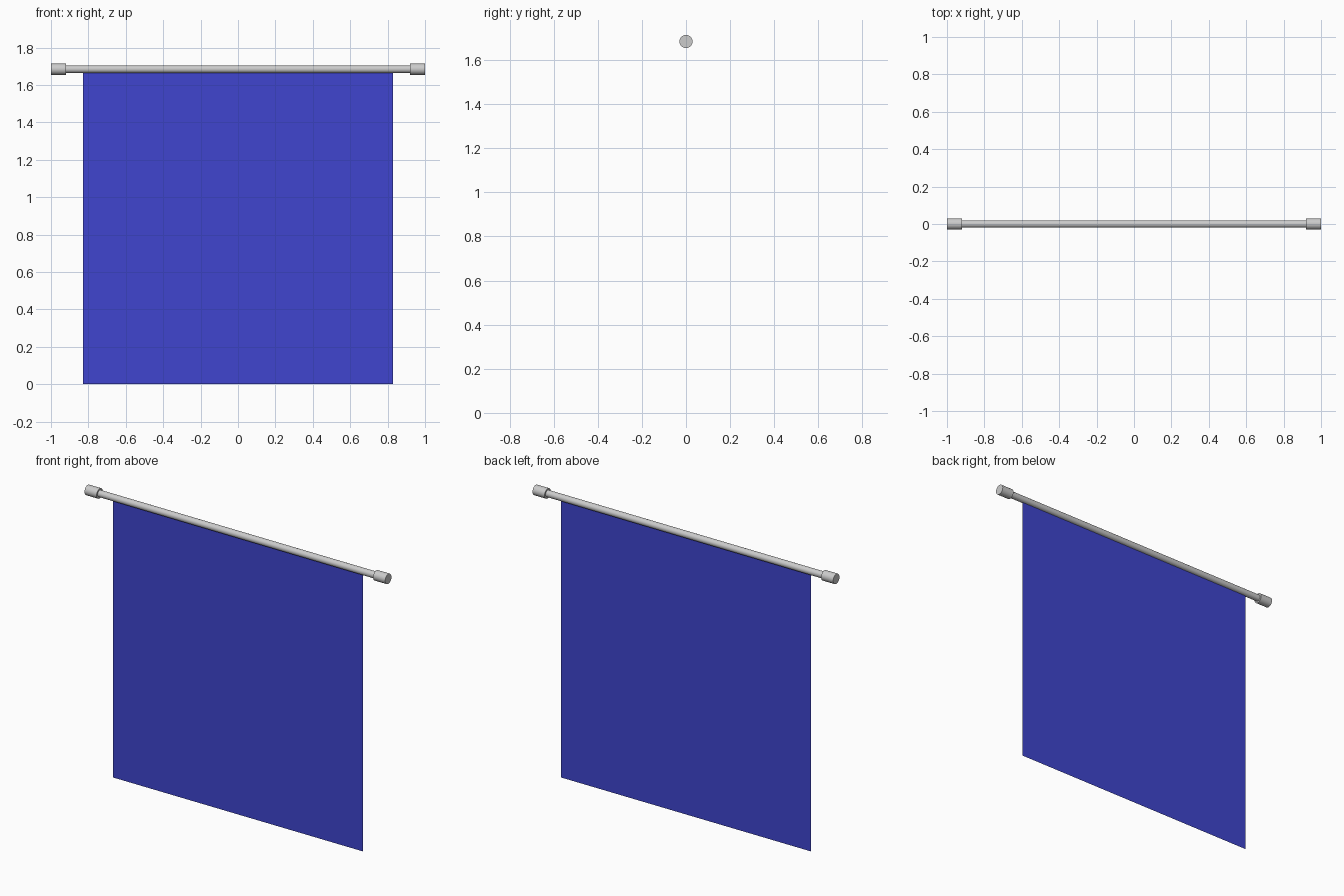
import bpy
import math

if "Cube" in bpy.data.objects:
    bpy.data.objects.remove(bpy.data.objects["Cube"])

ROD_Z = 1.684


def x_cylinder(name, radius, x0, x1):
    """Smooth capped cylinder lying along x."""
    bpy.ops.mesh.primitive_cylinder_add(
        vertices=32, radius=radius, depth=x1 - x0,
        location=((x0 + x1) / 2, 0, ROD_Z), rotation=(0, math.pi / 2, 0))
    ob = bpy.context.object
    ob.name = name
    bpy.ops.object.shade_smooth_by_angle(angle=math.radians(30))
    return ob


# Hanging rod with a thicker cap at each end
x_cylinder("rod", 0.02, -0.92, 0.92)
x_cylinder("left_end_cap", 0.03, -1.0, -0.92)
x_cylinder("right_end_cap", 0.03, 0.92, 1.0)

# Flat cloth sheet, a single surface hanging under the rod
height = 1.665
bpy.ops.mesh.primitive_plane_add(size=1, location=(0, 0, height / 2),
                                 rotation=(math.pi / 2, 0, 0))
cloth = bpy.context.object
cloth.name = "banner_cloth"
cloth.scale = (1.66, height, 1)

blue = bpy.data.materials.new("blue_cloth")
blue.diffuse_color = (0.05, 0.06, 0.62, 1)
blue.use_nodes = True
blue.node_tree.nodes["Principled BSDF"].inputs["Base Color"].default_value = blue.diffuse_color
cloth.data.materials.append(blue)
